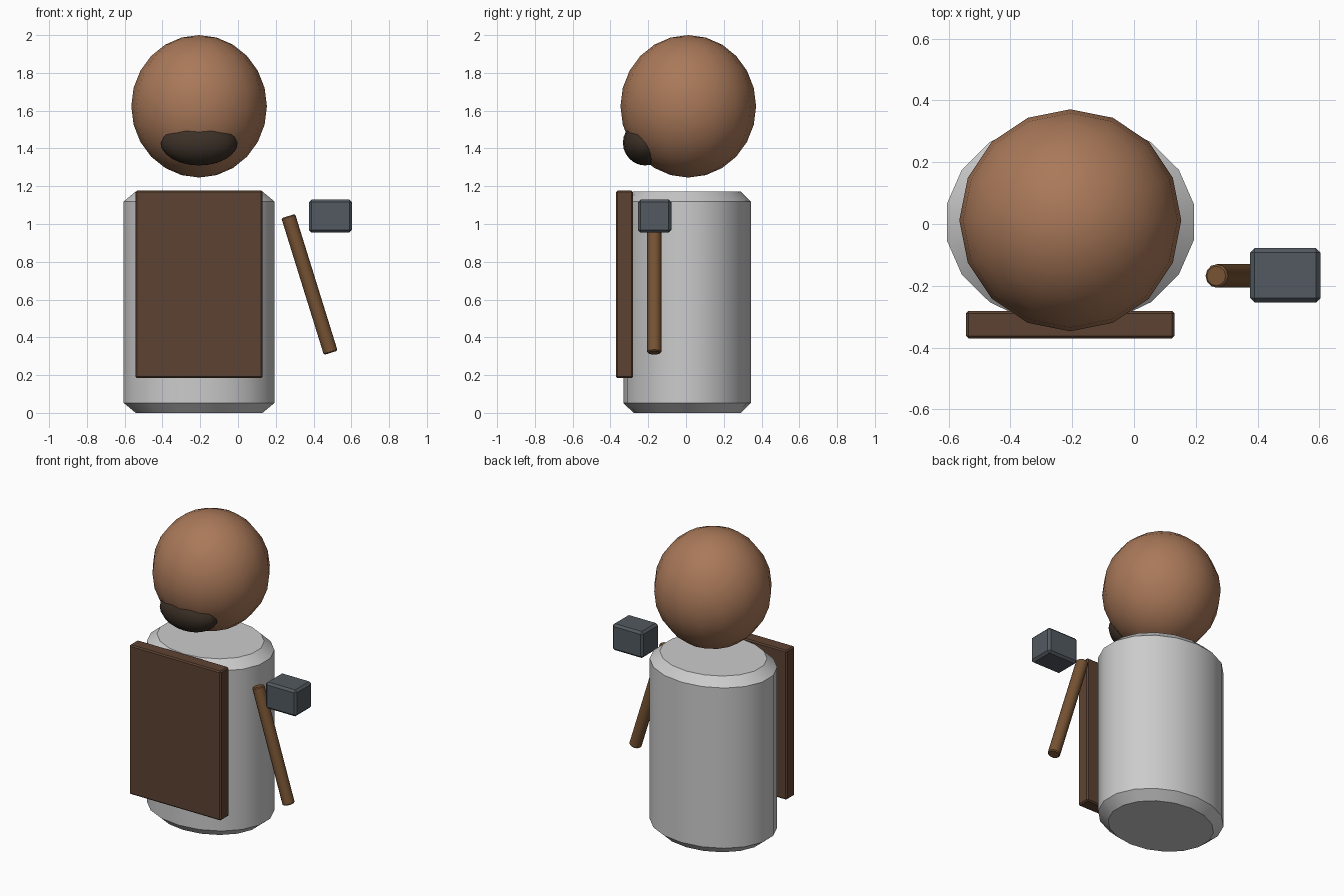
import bpy, math

if "Cube" in bpy.data.objects:
    bpy.data.objects.remove(bpy.data.objects["Cube"])


def finish(name, color=None, bevel=0, smooth=None):
    """Name the active object, then bevel, shade and colour it."""
    ob = bpy.context.object
    ob.name = name
    if bevel:
        mod = ob.modifiers.new("bevel", 'BEVEL')
        mod.width = bevel
        mod.segments = 1
        mod.limit_method = 'ANGLE'
        mod.angle_limit = math.radians(40)
    if smooth:
        bpy.ops.object.shade_smooth_by_angle(angle=math.radians(smooth))
    if color:
        mat = bpy.data.materials.new(name)
        mat.diffuse_color = (*color, 1)
        mat.use_nodes = True
        mat.node_tree.nodes["Principled BSDF"].inputs["Base Color"].default_value = mat.diffuse_color
        ob.data.materials.append(mat)
    return ob


def ball(name, loc, radii, color):
    bpy.ops.mesh.primitive_uv_sphere_add(segments=16, ring_count=12, radius=1, location=loc)
    bpy.context.object.scale = radii
    bpy.ops.object.transform_apply(location=False, rotation=False, scale=True)
    return finish(name, color, smooth=60)


def box(name, lo, hi, color, bevel):
    bpy.ops.mesh.primitive_cube_add(size=1, location=[(a + b) / 2 for a, b in zip(lo, hi)])
    bpy.context.object.scale = [b - a for a, b in zip(lo, hi)]
    bpy.ops.object.transform_apply(location=False, rotation=False, scale=True)
    return finish(name, color, bevel)


CX = -0.206  # centre line of the figure

# Body: oval drum with chamfered rims (stretched after the bevel)
bpy.ops.mesh.primitive_cylinder_add(vertices=18, radius=0.338, depth=1.172,
                                    location=(CX, 0.006, 0.586))
finish("body", bevel=0.053, smooth=50).scale = (1.2, 1, 1)

# Head and beard
ball("head", (CX, 0.012, 1.623), (0.359, 0.359, 0.377), (0.40, 0.19, 0.10))
ball("beard", (CX, -0.216, 1.43), (0.203, 0.118, 0.12), (0.045, 0.03, 0.02))

# Apron
box("apron", (-0.543, -0.37, 0.184), (0.131, -0.281, 1.177), (0.11, 0.055, 0.032), 0.008)

# Hammer: leaning handle and loose block head
top, bottom = (0.266, 1.042), (0.491, 0.318)
dx, dz = top[0] - bottom[0], top[1] - bottom[1]
bpy.ops.mesh.primitive_cylinder_add(
    vertices=12, radius=0.038, depth=math.hypot(dx, dz),
    location=((top[0] + bottom[0]) / 2, -0.168, (top[1] + bottom[1]) / 2),
    rotation=(0, math.atan2(dx, dz), 0))
finish("hammer_handle", (0.18, 0.085, 0.033), bevel=0.006, smooth=40)
box("hammer_head", (0.376, -0.254, 0.954), (0.603, -0.078, 1.13), (0.085, 0.1, 0.115), 0.014)
